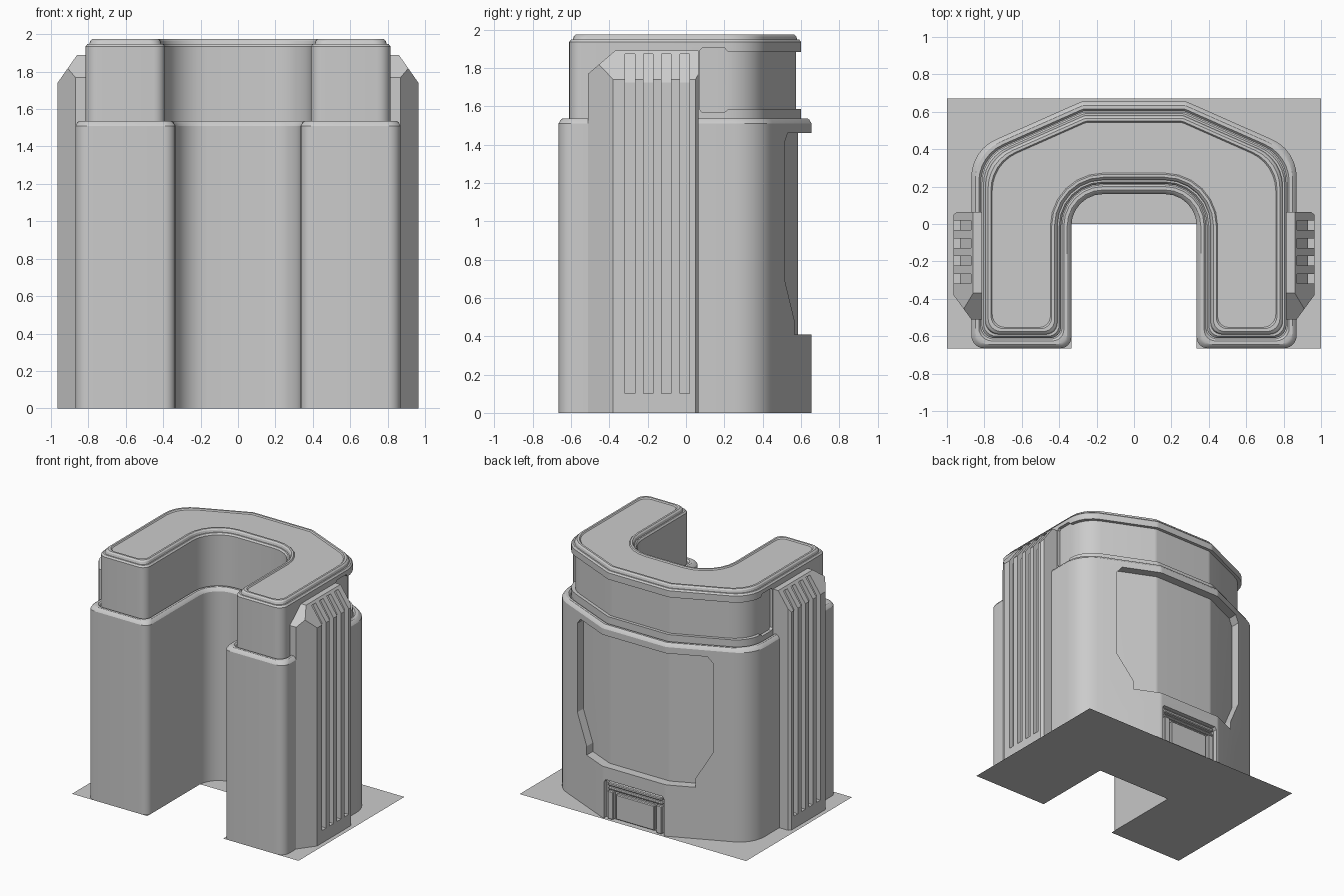
import bpy, bmesh, math
from mathutils import Vector

if "Cube" in bpy.data.objects:
    bpy.data.objects.remove(bpy.data.objects["Cube"])


def loft(name, rings):
    """Closed solid through a stack of equal-length rings."""
    bm = bmesh.new()
    rows = [[bm.verts.new(p) for p in ring] for ring in rings]
    n = len(rows[0])
    for a, b in zip(rows, rows[1:]):
        for i in range(n):
            j = (i + 1) % n
            bm.faces.new((a[i], a[j], b[j], b[i]))
    bm.faces.new(rows[0])
    bm.faces.new(rows[-1])
    bmesh.ops.recalc_face_normals(bm, faces=bm.faces)
    me = bpy.data.meshes.new(name)
    bm.to_mesh(me)
    bm.free()
    ob = bpy.data.objects.new(name, me)
    bpy.context.collection.objects.link(ob)
    return ob


def prism(name, pts, axis, a, b):
    """Extrude a 2D outline along an axis from a to b."""
    place = {'x': lambda p, t: (t, p[0], p[1]),
             'y': lambda p, t: (p[0], t, p[1]),
             'z': lambda p, t: (p[0], p[1], t)}[axis]
    return loft(name, [[place(p, t) for p in pts] for t in (a, b)])


def activate(ob):
    bpy.ops.object.select_all(action='DESELECT')
    ob.select_set(True)
    bpy.context.view_layer.objects.active = ob


def cut(target, cutter):
    cutter.hide_render = True
    m = target.modifiers.new("cut", 'BOOLEAN')
    m.operation, m.solver, m.object = 'DIFFERENCE', 'EXACT', cutter
    activate(target)
    bpy.ops.object.modifier_apply(modifier=m.name)
    bpy.data.objects.remove(cutter)


def smooth(ob):
    activate(ob)
    bpy.ops.object.shade_smooth_by_angle(angle=math.radians(28))


# Right half of the plan: x, y, fillet radius, radius growth with inset
OUTER = [(.87, -.665, .07, 0), (.87, .394, .22, 0), (.28, .655, .06, 0)]
SLOT = [(.335, .16, .17, 1), (.335, -.665, .06, 0)]


def outline(d, slot=True, seg=6):
    """Plan outline inset by d, with filleted corners."""
    mir = lambda c: [(-x, y, r, g) for x, y, r, g in reversed(c)]
    cs = OUTER + mir(OUTER)
    if slot:
        cs = cs + mir(SLOT) + SLOT
    n = len(cs)
    P = [Vector(c[:2]) for c in cs]
    dirs = [(P[(i + 1) % n] - P[i]).normalized() for i in range(n)]
    out = []
    for i in range(n):
        u, v = dirs[i - 1], dirs[i]
        n1, n2 = Vector((-u.y, u.x)), Vector((-v.y, v.x))
        c = P[i] + (n1 + n2) * d / (1 + n1.dot(n2))
        r = cs[i][2] + cs[i][3] * d
        turn = math.atan2(u.x * v.y - u.y * v.x, u.dot(v))
        s = 1 if turn > 0 else -1
        start = c - u * r * math.tan(abs(turn) / 2)
        centre = start + n1 * r * s
        for k in range(seg + 1):
            a = turn * k / seg
            w = start - centre
            out.append(centre + Vector((w.x * math.cos(a) - w.y * math.sin(a),
                                        w.x * math.sin(a) + w.y * math.cos(a))))
    return out


def mirrored(half):
    return half + [(-x, z) for x, z in reversed(half)]


# Horseshoe body: stepped ledge, upper section, rimmed top
levels = [(0, 0), (1.51, 0), (1.53, .012), (1.537, .022), (1.537, .04), (1.525, .05),
          (1.525, .055), (1.935, .055), (1.948, .065), (1.948, .075), (1.965, .08),
          (1.975, .09), (1.975, .105), (1.966, .112)]
body = loft("horseshoe_body", [[(p.x, p.y, z) for p in outline(d)] for z, d in levels])

# Large back recess with a floor that follows the wall
back = prism("back_cutter", mirrored([(.48, .41), (.48, .48), (.6, .70), (.6, 1.41),
                                      (.56, 1.46)]), 'y', .3, 1)
cut(back, prism("core", outline(.07, False), 'z', -.1, 2.2))
cut(body, back)

# Shallow band recess wrapped round the upper section
band = prism("band_cutter", [(.07, 1.585), (.085, 1.567), (.2, 1.567), (.22, 1.585),
                             (1, 1.585), (1, 1.883), (.22, 1.883), (.2, 1.905),
                             (.085, 1.905), (.07, 1.89)], 'x', -1.2, 1.2)
cut(band, prism("core", outline(.08, False), 'z', -.1, 2.2))
cut(body, band)

# Small hatch opening low on the back
cut(body, prism("hatch_cutter", mirrored([(.265, -.1), (.265, .29), (.25, .31)]),
                'y', .62, 1))
smooth(body)


def box(name, x0, x1, z0, z1, y1):
    ob = prism(name, [(x0, z0), (x1, z0), (x1, z1), (x0, z1)], 'y', .6, y1)
    m = ob.modifiers.new("bevel", 'BEVEL')
    m.width, m.segments = .006, 1
    return ob


# Hatch panel, top bars and side posts
box("hatch_panel", -.17, .17, .01, .21, .645)
box("hatch_top_bar", -.24, .24, .265, .29, .648)
box("hatch_lower_bar", -.24, .24, .23, .25, .642)
for s, side in ((-1, "left"), (1, "right")):
    a, b = sorted((s * .19, s * .24))
    box("hatch_post_" + side, a, b, 0.0, .225, .65)

# Ribbed side pod, mirrored to the other side
pod = prism("side_pod", [(.78, .065), (.945, .065), (.965, .05), (.965, -.38),
                         (.87, -.51), (.78, -.51)], 'z', 0, 1.89)
cut(pod, prism("slope", [(.825, 1.94), (1, 1.69), (1.2, 1.69), (1.2, 1.94)], 'y', -1, 1))
cut(pod, prism("front_slope", [(-.312, 1.94), (-.568, 1.72), (-.568, 1.94)], 'x', .5, 1.2))
for y in (-.292, -.197, -.102, -.007):
    cut(pod, prism("groove", [(.93, .1), (1.1, .1), (1.1, 1.872), (.835, 1.872),
                              (.93, 1.725)], 'y', y - .025, y + .025))
smooth(pod)
m = pod.modifiers.new("mirror", 'MIRROR')
m.use_axis = (True, False, False)

# Flat base sheet with a notch
me = bpy.data.meshes.new("base_sheet")
sheet = [(-1, -.665), (-.335, -.665), (-.335, 0), (.335, 0), (.335, -.665),
         (1, -.665), (1, .67), (-1, .67)]
me.from_pydata([(x, y, 0) for x, y in sheet], [], [tuple(range(8))])
bpy.context.collection.objects.link(bpy.data.objects.new("base_sheet", me))
